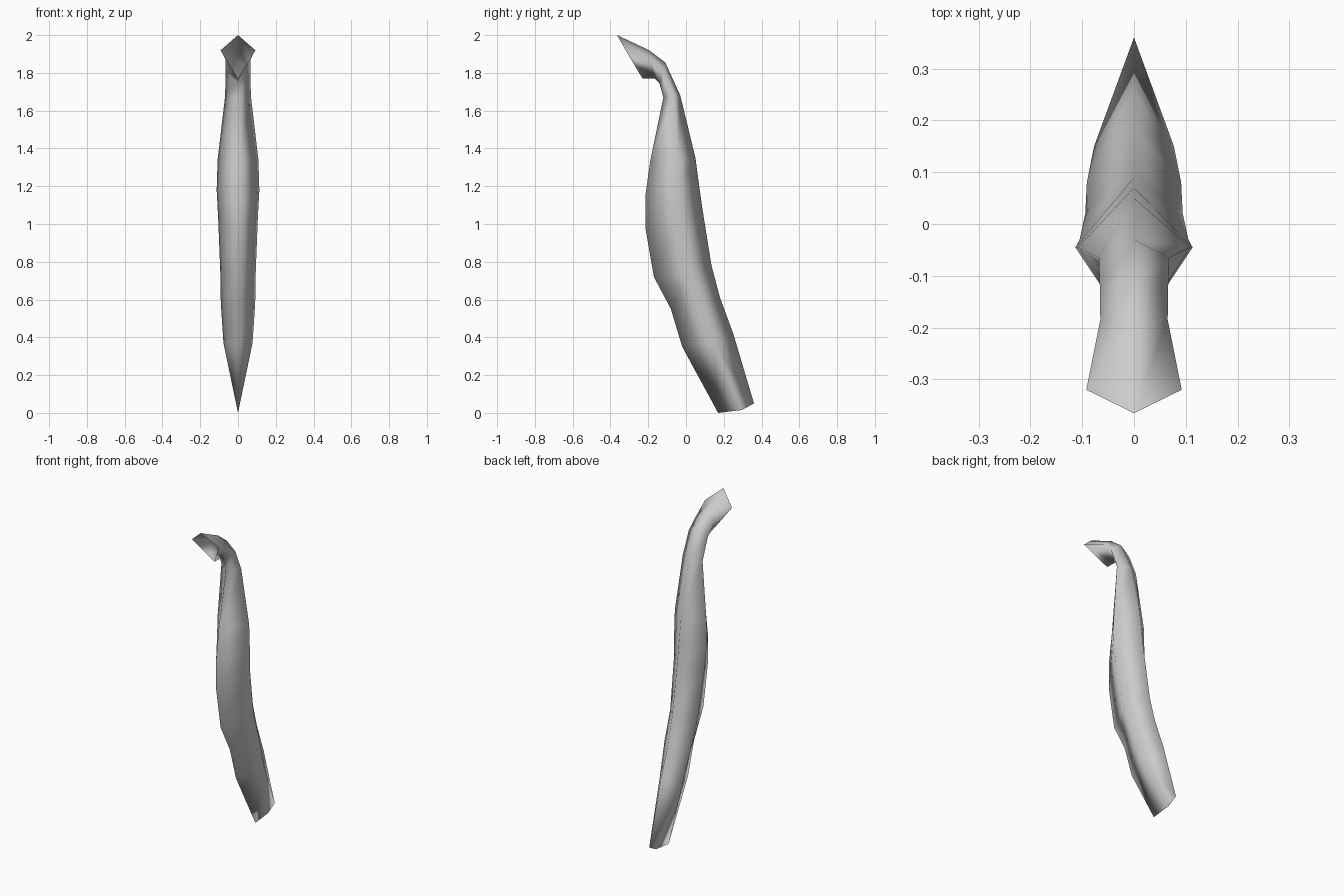
import bpy, bmesh, math

if "Cube" in bpy.data.objects:
    bpy.data.objects.remove(bpy.data.objects["Cube"])

# Diamond cross-sections from bottom to top:
# front (y, z), side (x, y, z), back (y, z)
RINGS = [
    ((0.17, 0.00), (0.001, 0.295, 0.015), (0.36, 0.05)),
    ((-0.02, 0.35), (0.077, 0.15, 0.37), (0.25, 0.42)),
    ((-0.08, 0.55), (0.091, 0.08, 0.58), (0.18, 0.61)),
    ((-0.17, 0.72), (0.094, 0.02, 0.75), (0.135, 0.78)),
    ((-0.215, 0.98), (0.105, -0.03, 1.03), (0.09, 1.06)),
    ((-0.215, 1.15), (0.113, -0.045, 1.18), (0.07, 1.20)),
    ((-0.19, 1.33), (0.108, -0.045, 1.34), (0.05, 1.35)),
    ((-0.12, 1.67), (0.068, -0.065, 1.68), (-0.03, 1.68)),
    ((-0.14, 1.745), (0.066, -0.12, 1.81), (-0.11, 1.855)),
    ((-0.165, 1.77), (0.065, -0.185, 1.87), (-0.195, 1.92)),
    ((-0.23, 1.77), (0.092, -0.32, 1.92), (-0.365, 2.00)),
]

grey = bpy.data.materials.new("light_grey")
grey.diffuse_color = (0.6, 0.6, 0.6, 1)
grey.use_nodes = True
grey.node_tree.nodes["Principled BSDF"].inputs["Base Color"].default_value = grey.diffuse_color

# Curved hollow stalk, open at both ends
bm = bmesh.new()
loops = []
for (fy, fz), (sx, sy, sz), (by, bz) in RINGS:
    pts = [(0, fy, fz), (sx, sy, sz), (0, by, bz), (-sx, sy, sz)]
    loops.append([bm.verts.new(p) for p in pts])
for k, (lo, hi) in enumerate(zip(loops, loops[1:])):
    for i in range(4):
        j = (i + 1) % 4
        if k == 0:
            # the pinched tip is split from the side edges
            if i % 2:
                bm.faces.new((lo[i], lo[j], hi[i]))
                bm.faces.new((lo[j], hi[j], hi[i]))
            else:
                bm.faces.new((lo[i], lo[j], hi[j]))
                bm.faces.new((lo[i], hi[j], hi[i]))
        else:
            bm.faces.new((lo[i], lo[j], hi[j], hi[i]))
for f in bm.faces:
    f.smooth = True

mesh = bpy.data.meshes.new("stalk")
bm.to_mesh(mesh)
bm.free()
mesh.materials.append(grey)
stalk = bpy.data.objects.new("stalk", mesh)
bpy.context.collection.objects.link(stalk)
